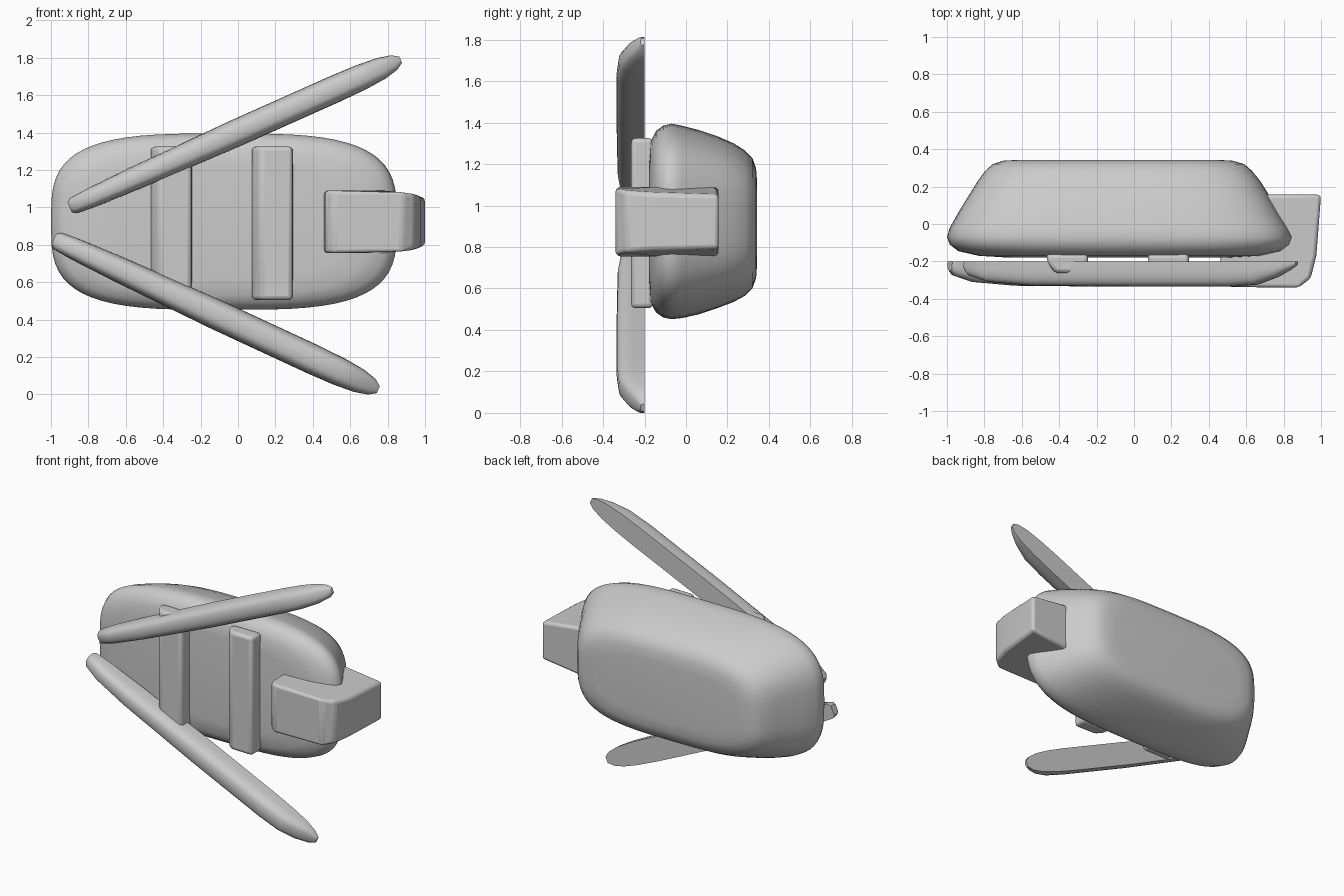
import bpy, bmesh
from math import sin, cos, pi, copysign, radians
from mathutils import Vector

if "Cube" in bpy.data.objects:
    bpy.data.objects.remove(bpy.data.objects["Cube"])


def finish(name, bm, angle=40, bevel=0):
    bmesh.ops.recalc_face_normals(bm, faces=bm.faces)
    me = bpy.data.meshes.new(name)
    bm.to_mesh(me)
    bm.free()
    ob = bpy.data.objects.new(name, me)
    bpy.context.collection.objects.link(ob)
    if bevel:
        m = ob.modifiers.new("Bevel", 'BEVEL')
        m.width, m.segments, m.limit_method = bevel, 3, 'ANGLE'
    bpy.ops.object.select_all(action='DESELECT')
    ob.select_set(True)
    bpy.context.view_layer.objects.active = ob
    bpy.ops.object.shade_smooth_by_angle(angle=radians(angle))
    return ob


def loft(name, rings, angle=40):
    bm = bmesh.new()
    loops = [[bm.verts.new(p) for p in r] for r in rings]
    for a, b in zip(loops, loops[1:]):
        for i in range(len(a)):
            j = (i + 1) % len(a)
            bm.faces.new((a[i], a[j], b[j], b[i]))
    bm.faces.new(loops[0])
    bm.faces.new(loops[-1])
    return finish(name, bm, angle)


def sup(a, n):
    c, s = cos(a), sin(a)
    return copysign(abs(c) ** (2 / n), c), copysign(abs(s) ** (2 / n), s)


# Body: rounded-rectangle sections lofted from front to back (y, x0, x1, z0, z1)
sections = [(-.178, -.70, .55, .62, 1.22), (-.17, -.83, .68, .53, 1.31),
            (-.145, -.94, .79, .485, 1.36), (-.11, -.985, .835, .46, 1.385),
            (-.07, -1, .85, .452, 1.395), (-.02, -.985, .825, .457, 1.385),
            (.06, -.94, .775, .475, 1.365), (.15, -.885, .725, .505, 1.335),
            (.23, -.835, .675, .535, 1.30), (.285, -.795, .63, .565, 1.265),
            (.32, -.755, .59, .60, 1.23), (.338, -.70, .53, .65, 1.18),
            (.343, -.62, .45, .72, 1.11)]
rings = []
for y, x0, x1, z0, z1 in sections:
    ring = []
    for i in range(64):
        u, v = sup(2 * pi * i / 64, 3.4)
        ring.append(((x0 + x1) / 2 + u * (x1 - x0) / 2, y, (z0 + z1) / 2 + v * (z1 - z0) / 2))
    rings.append(ring)
loft("body", rings, 60)


# Arms: flat back, rounded front, blunt inner end and sloping outer tip
def arm(name, start, end, width):
    a, b = Vector((start[0], 0, start[1])), Vector((end[0], 0, end[1]))
    side = Vector((a.z - b.z, 0, b.x - a.x)).normalized()
    stations = [(0, .40, .05), (.012, .62, .075), (.07, .74, .11), (.2, .86, .13),
                (.5, 1, .135), (.8, 1, .135), (.88, .95, .125), (.94, .82, .085),
                (.98, .58, .045), (1, .25, .02)]
    rings = []
    for t, w, d in stations:
        c = a.lerp(b, t)
        ring = []
        for i in range(13):
            u, v = sup(pi * i / 12, 3)
            p = c + side * u * w * width
            p.y = -.2 - max(v, 0) * d
            ring.append(p)
        rings.append(ring)
    loft(name, rings)


arm("upper_arm", (-.90, 1.0), (.87, 1.79), .073)
arm("lower_arm", (-.985, .83), (.75, .025), .08)


def extrude_profile(name, pts, z0, z1, bevel, taper=None):
    bm = bmesh.new()
    lo = [bm.verts.new((x, y, z0)) for x, y in pts]
    hi = [bm.verts.new((x, y, z1)) for x, y in pts]
    n = len(pts)
    bm.faces.new(lo)
    bm.faces.new(hi)
    for i in range(n):
        j = (i + 1) % n
        bm.faces.new((lo[i], lo[j], hi[j], hi[i]))
    if taper:
        mid = (z0 + z1) / 2
        for v in bm.verts:
            v.co.z = mid + (v.co.z - mid) * taper(v.co.x)
    return finish(name, bm, 35, bevel)


# Cross bars on the front face
for name, x in (("left_bar", -.47), ("right_bar", .07)):
    bar = [(x, -.16), (x + .01, -.215), (x + .05, -.262), (x + .22, -.265), (x + .225, -.16)]
    extrude_profile(name, bar, .505, 1.325, .022)

# Hooked bracket wrapping the right end of the body
hook = [(.46, -.15), (.465, -.30), (.51, -.337), (.88, -.34), (.945, -.29),
        (.975, -.17), (1.0, .157), (.70, .157), (.75, -.12)]
extrude_profile("end_bracket", hook, .755, 1.09, .02,
                lambda x: 1 - max(0, x - .87) * 1.7)
